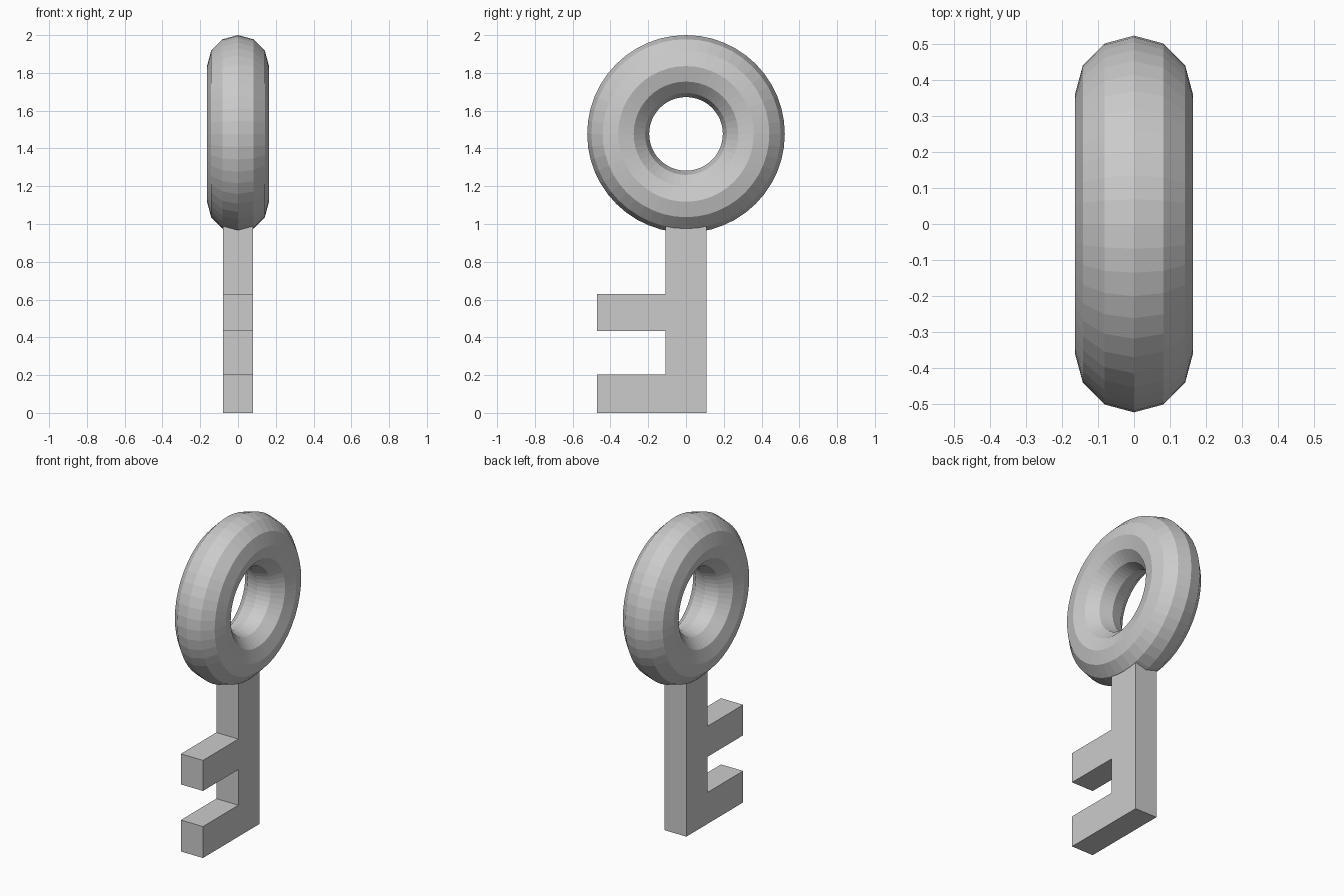
import bpy, bmesh, math

if "Cube" in bpy.data.objects:
    bpy.data.objects.remove(bpy.data.objects["Cube"])

grey = bpy.data.materials.new("plain grey")
grey.diffuse_color = (0.6, 0.6, 0.6, 1)
grey.use_nodes = True
grey.node_tree.nodes["Principled BSDF"].inputs["Base Color"].default_value = grey.diffuse_color

# Ring handle, axis along x
bpy.ops.mesh.primitive_torus_add(
    major_radius=0.359, minor_radius=0.164, major_segments=48, minor_segments=12,
    location=(0, 0, 1.477), rotation=(0, math.pi / 2, 0))
ring = bpy.context.object
ring.name = "ring_handle"
ring.data.materials.append(grey)

# Shaft with two teeth: one outline in the y-z plane, extruded along x
HALF = 0.079
outline = [(0.109, 0), (0.109, 1.03), (-0.109, 1.03), (-0.109, 0.63), (-0.47, 0.63),
           (-0.47, 0.433), (-0.109, 0.433), (-0.109, 0.203), (-0.47, 0.203), (-0.47, 0)]
bm = bmesh.new()
face = bm.faces.new([bm.verts.new((-HALF, y, z)) for y, z in outline])
side = bmesh.ops.extrude_face_region(bm, geom=[face])["geom"]
bmesh.ops.translate(bm, vec=(2 * HALF, 0, 0),
                    verts=[v for v in side if isinstance(v, bmesh.types.BMVert)])
bmesh.ops.recalc_face_normals(bm, faces=bm.faces)
mesh = bpy.data.meshes.new("shaft_and_teeth")
bm.to_mesh(mesh)
bm.free()
mesh.materials.append(grey)
shaft = bpy.data.objects.new("shaft_and_teeth", mesh)
bpy.context.collection.objects.link(shaft)
